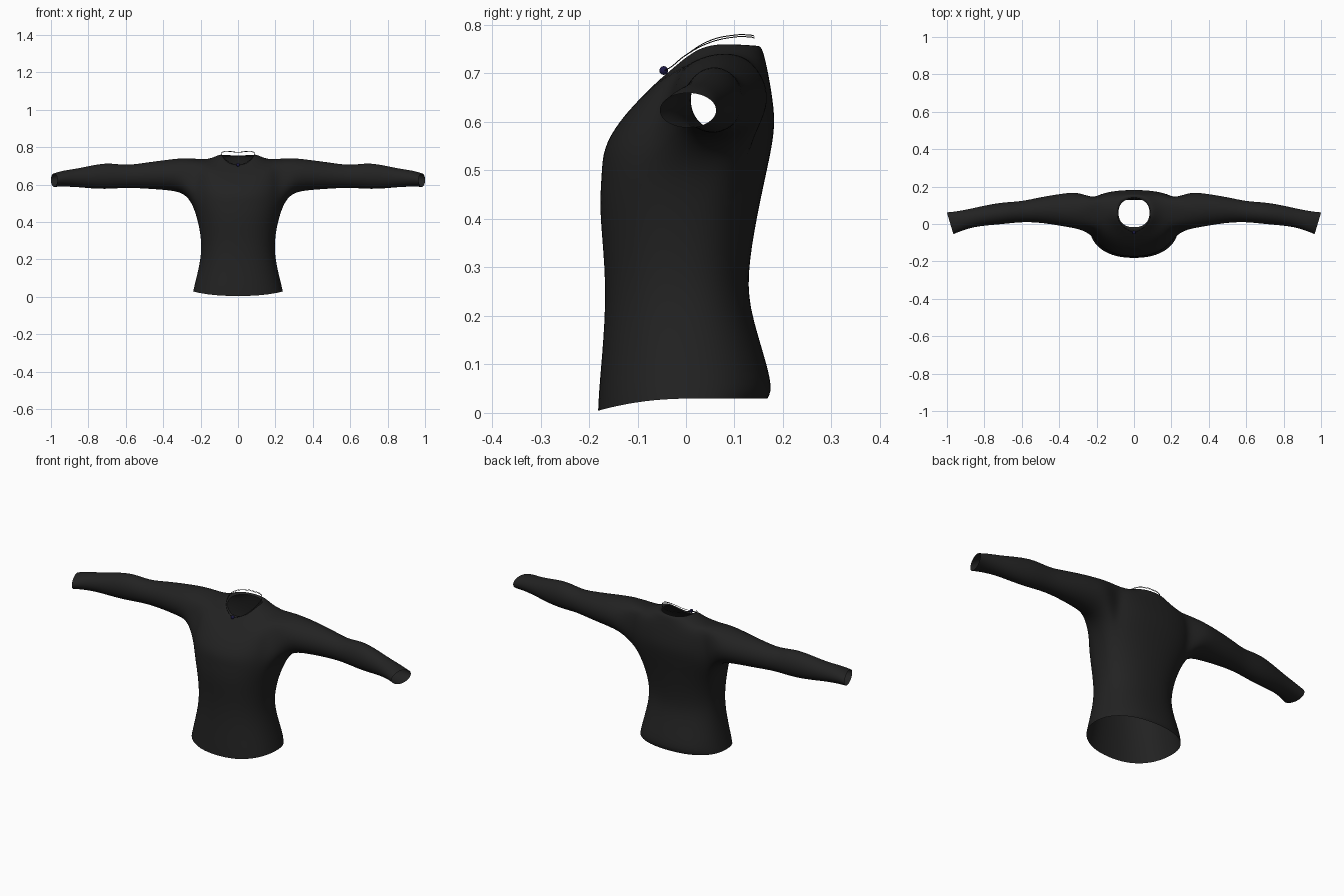
import bpy, bmesh, math

if "Cube" in bpy.data.objects:
    bpy.data.objects.remove(bpy.data.objects["Cube"])


def material(name, colour):
    m = bpy.data.materials.new(name)
    m.use_nodes = True
    m.diffuse_color = (*colour, 1)
    m.node_tree.nodes["Principled BSDF"].inputs["Base Color"].default_value = (*colour, 1)
    return m


black = material("black_fabric", (0.016, 0.016, 0.016))
navy = material("navy_bead", (0.012, 0.010, 0.06))

SEGS = 24
HOLE = 14

# Torso rings: front y, front z, back y, back z, half width, side y, side z
torso = [
    (-0.183, 0.004, 0.170, 0.030, 0.242, 0.0, 0.030),
    (-0.181, 0.050, 0.184, 0.055, 0.235, 0.0, 0.060),
    (-0.168, 0.190, 0.135, 0.200, 0.200, 0.0, 0.200),
    (-0.168, 0.300, 0.126, 0.280, 0.196, 0.0, 0.300),
    (-0.181, 0.420, 0.148, 0.410, 0.216, 0.02, 0.410),
    (-0.176, 0.490, 0.170, 0.510, 0.252, 0.06, 0.515),
    (-0.174, 0.545, 0.184, 0.580, 0.255, 0.08, 0.580),
    (-0.140, 0.600, 0.182, 0.630, 0.250, 0.09, 0.660),
    (-0.100, 0.643, 0.173, 0.685, 0.235, 0.09, 0.742),
    (-0.060, 0.683, 0.164, 0.730, 0.155, 0.08, 0.732),
    (-0.030, 0.708, 0.155, 0.762, 0.093, 0.07, 0.768),
    (-0.018, 0.703, 0.137, 0.752, 0.084, 0.06, 0.752),
]

# Sleeve rings: x, centre y, centre z, y radius, z radius, slant
sleeve = [
    (0.30, 0.073, 0.651, 0.102, 0.094, 0.0),
    (0.38, 0.076, 0.652, 0.090, 0.083, 0.0),
    (0.50, 0.076, 0.648, 0.070, 0.071, 0.0),
    (0.60, 0.066, 0.643, 0.056, 0.060, 0.0),
    (0.69, 0.059, 0.647, 0.060, 0.073, 0.0),
    (0.78, 0.048, 0.641, 0.056, 0.064, 0.05),
    (0.87, 0.032, 0.636, 0.050, 0.049, 0.15),
    (0.94, 0.014, 0.632, 0.054, 0.044, 0.25),
    (0.983, 0.004, 0.624, 0.060, 0.037, 0.3),
]


def soft(v):
    return math.copysign(abs(v) ** 0.88, v)


# Shirt body
bm = bmesh.new()
rings = []
for fy, fz, by, bz, w, sy, sz in torso:
    ring = []
    for k in range(SEGS):
        t = math.tau * k / SEGS
        u = soft(math.cos(t))
        ey, ez = (fy, fz) if u > 0 else (by, bz)
        ring.append(bm.verts.new((w * soft(math.sin(t)), sy + (ey - sy) * abs(u), sz + (ez - sz) * u * u)))
    rings.append(ring)

for i in range(len(rings) - 1):
    for k in range(SEGS):
        armhole = 5 <= i < 8 and (4 <= k < 8 or 16 <= k < 20)
        if not armhole:
            n = (k + 1) % SEGS
            bm.faces.new((rings[i][k], rings[i][n], rings[i + 1][n], rings[i + 1][k]))

# Sleeves grown from the armholes
path = [(5, k) for k in range(4, 9)] + [(6, 8), (7, 8)]
path += [(8, k) for k in range(8, 3, -1)] + [(7, 4), (6, 4)]
for side in (1, -1):
    last = [rings[i][k if side > 0 else SEGS - k] for i, k in path]
    for x, yc, zc, ry, rz, slant in sleeve:
        ring = []
        for j in range(HOLE):
            a = -math.pi / 2 + (j - 2) * math.tau / HOLE
            dy = ry * math.cos(a)
            ring.append(bm.verts.new((side * (x + slant * dy), yc + dy, zc + rz * math.sin(a))))
        for j in range(HOLE):
            n = (j + 1) % HOLE
            quad = (last[j], last[n], ring[n], ring[j])
            bm.faces.new(quad if side > 0 else quad[::-1])
        last = ring
bmesh.ops.recalc_face_normals(bm, faces=bm.faces)

mesh = bpy.data.meshes.new("shirt")
bm.to_mesh(mesh)
bm.free()
mesh.materials.append(black)
mesh.shade_smooth()
shirt = bpy.data.objects.new("shirt", mesh)
bpy.context.collection.objects.link(shirt)
sub = shirt.modifiers.new("smooth_cloth", "SUBSURF")
sub.levels = sub.render_levels = 2

# Two thin necklace cords resting round the collar
half = [(0.0, -0.044, 0.706), (0.035, -0.03, 0.714), (0.07, 0.0, 0.738),
        (0.088, 0.05, 0.766), (0.075, 0.1, 0.777), (0.04, 0.132, 0.777), (0.0, 0.14, 0.775)]
loop = half + [(-x, y, z) for x, y, z in half[-2:0:-1]]
for name, lift in (("upper_cord", 0.002), ("lower_cord", -0.002)):
    curve = bpy.data.curves.new(name, "CURVE")
    curve.dimensions = "3D"
    curve.bevel_depth = 0.001
    curve.bevel_resolution = 1
    spline = curve.splines.new("BEZIER")
    spline.bezier_points.add(len(loop) - 1)
    spline.use_cyclic_u = True
    for p, (x, y, z) in zip(spline.bezier_points, loop):
        p.co = (x, y, z + lift * (y > 0))
        p.handle_left_type = p.handle_right_type = "AUTO"
    curve.materials.append(black)
    bpy.context.collection.objects.link(bpy.data.objects.new(name, curve))

# Bead at the front of the necklace
bpy.ops.mesh.primitive_uv_sphere_add(segments=16, ring_count=10, radius=0.009, location=(0, -0.046, 0.706))
bead = bpy.context.object
bead.name = "necklace_bead"
bead.data.materials.append(navy)
bpy.ops.object.shade_smooth()
